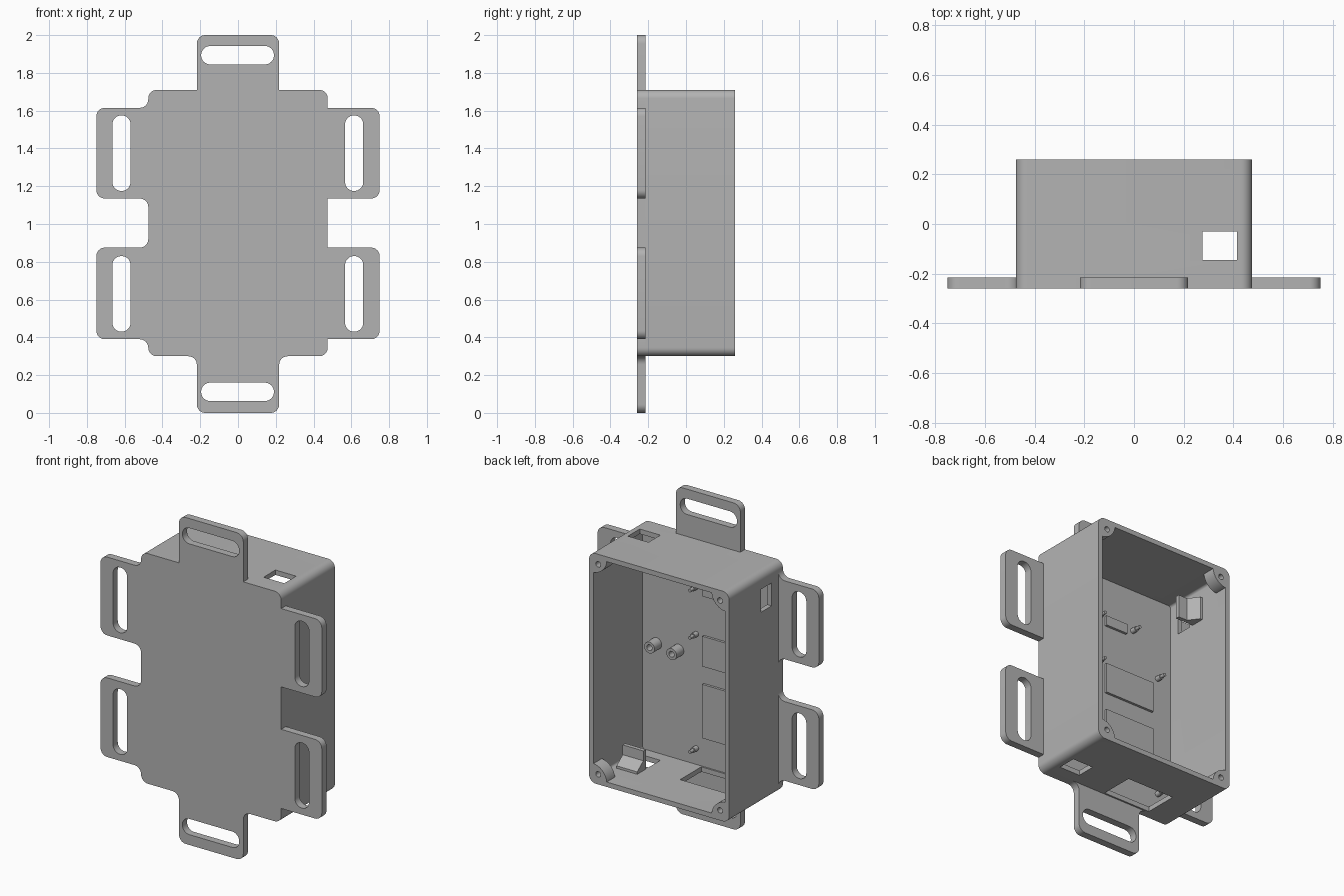
import bpy, bmesh, math
from mathutils import Vector

cube = bpy.data.objects.get("Cube")
if cube:
    bpy.data.objects.remove(cube, do_unlink=True)

grey = bpy.data.materials.new("plain grey")
grey.use_nodes = True
COLOUR = (0.45, 0.45, 0.45, 1)
grey.diffuse_color = COLOUR
grey.node_tree.nodes["Principled BSDF"].inputs["Base Color"].default_value = COLOUR

FRONT, FLOOR, BACK = -0.26, -0.215, 0.26
W, BOT, TOP, WALL = 0.475, 0.3, 1.71, 0.03
R = 0.045


def fillet(corners):
    """Round each right-angled corner (x, z, radius) of an outline."""
    out, n = [], len(corners)
    for i, (x, z, r) in enumerate(corners):
        p = Vector((x, z))
        if r == 0:
            out.append(p)
            continue
        da = (Vector(corners[i - 1][:2]) - p).normalized()
        db = (Vector(corners[(i + 1) % n][:2]) - p).normalized()
        c = p + r * (da + db)
        for k in range(9):
            t = math.pi / 2 * k / 8
            out.append(c - r * (math.cos(t) * db + math.sin(t) * da))
    return out


def rect(x0, x1, z0, z1, r=0):
    return fillet([(x0, z0, r), (x1, z0, r), (x1, z1, r), (x0, z1, r)])


def circle(x, z, r, n=24):
    return [Vector((x + r * math.cos(2 * math.pi * k / n),
                    z + r * math.sin(2 * math.pi * k / n))) for k in range(n)]


def prism(name, pts, lo, hi, place=lambda u, v, d: (u, d, v)):
    """Extrude a 2D outline from lo to hi; place maps it into space."""
    bm = bmesh.new()
    face = bm.faces.new([bm.verts.new(place(p[0], p[1], lo)) for p in pts])
    move = Vector(place(0, 0, hi)) - Vector(place(0, 0, lo))
    new = bmesh.ops.extrude_face_region(bm, geom=[face])["geom"]
    bmesh.ops.translate(bm, vec=move, verts=[g for g in new if isinstance(g, bmesh.types.BMVert)])
    bmesh.ops.remove_doubles(bm, verts=bm.verts[:], dist=1e-5)
    bmesh.ops.recalc_face_normals(bm, faces=bm.faces[:])
    mesh = bpy.data.meshes.new(name)
    bm.to_mesh(mesh)
    bm.free()
    mesh.materials.append(grey)
    obj = bpy.data.objects.new(name, mesh)
    bpy.context.collection.objects.link(obj)
    return obj


def cut(obj, *cutters):
    """Subtract the cutters, bake the result and delete them."""
    for c in cutters:
        m = obj.modifiers.new("cut", "BOOLEAN")
        m.operation, m.solver, m.object = "DIFFERENCE", "EXACT", c
    deps = bpy.context.evaluated_depsgraph_get()
    mesh = bpy.data.meshes.new_from_object(obj.evaluated_get(deps))
    obj.modifiers.clear()
    obj.data = mesh
    for c in cutters:
        bpy.data.objects.remove(c, do_unlink=True)
    return obj


# Mounting plate: box floor plus six strap tabs
TAB_X, TAB_W = 0.75, 0.218
tabs = [(0.39, 0.875), (1.135, 1.615)]
outline = [(-TAB_W, 0, R), (TAB_W, 0, R), (TAB_W, BOT, R), (W, BOT, R)]
for z0, z1 in tabs:
    outline += [(W, z0, 0), (TAB_X, z0, R), (TAB_X, z1, R), (W, z1, 0)]
outline += [(W, TOP, R), (TAB_W, TOP, 0), (TAB_W, 2, R),
            (-TAB_W, 2, R), (-TAB_W, TOP, 0), (-W, TOP, R)]
for z0, z1 in reversed(tabs):
    outline += [(-W, z1, R), (-TAB_X, z1, R), (-TAB_X, z0, R), (-W, z0, R)]
outline += [(-W, BOT, R), (-TAB_W, BOT, R)]
slots = [(-0.195, 0.19, 0.063, 0.16), (-0.195, 0.19, 1.845, 1.942)]
for z0, z1 in [(0.43, 0.83), (1.175, 1.575)]:
    slots += [(0.567, 0.663, z0, z1), (-0.665, -0.569, z0, z1)]
plate = prism("mounting_plate", fillet(outline), FRONT, FLOOR)
cut(plate, *[prism("slot_cutter", rect(*s, 0.047), -0.4, 0) for s in slots])


# Box walls with cable openings
def upright(u, v, d):
    return (u, v, d)


def sideways(u, v, d):
    return (d, u, v)


walls = prism("box_walls", rect(-W, W, BOT, TOP, R), FLOOR, BACK)
cut(walls,
    prism("cavity", rect(-W + WALL, W - WALL, BOT + WALL, TOP - WALL, 0.015), -0.4, 0.4),
    prism("port_cutter", rect(0.275, 0.415, -0.145, -0.03), 0.1, 1.9, upright),
    prism("socket_cutter", rect(-0.28, 0.04, -0.205, 0), 0.1, 0.5, upright),
    prism("window_cutter", rect(-0.15, -0.05, 1.475, 1.615), -0.6, -0.3, sideways))

# Corner screw posts at the open rim
for sx, nx in ((1, "left"), (-1, "right")):
    for sz, z, nz in ((1, TOP, "top"), (-1, BOT, "bottom")):
        cx, cz = sx * (W - 0.02), z - sz * 0.02
        arc = [Vector((cx, cz))]
        for k in range(13):
            t = math.pi / 2 * k / 12
            arc.append(Vector((cx - sx * 0.1 * math.cos(t), cz - sz * 0.1 * math.sin(t))))
        post = prism(f"screw_post_{nz}_{nx}", arc, BACK - 0.08, BACK)
        hole = circle(sx * (W - 0.062), z - sz * 0.062, 0.017, 16)
        cut(post, prism("screw_cutter", hole, 0, 0.4))

# Hollow standoffs on the floor
for i, x in enumerate((0.35, 0.2)):
    boss = prism(f"standoff_{i + 1}", circle(x, 1.0, 0.035), FLOOR, FLOOR + 0.07)
    cut(boss, prism("bore", circle(x, 1.0, 0.018, 16), FLOOR + 0.01, 0))

# Locating pins, stepped to a thin tip
pins = [(0.08, 1.13), (0.08, 0.43), (-0.35, 1.18), (-0.35, 0.44), (0.08, 1.42), (-0.17, 1.42)]
for i, (x, z) in enumerate(pins):
    prism(f"pin_{i + 1}", circle(x, z, 0.016, 16), FLOOR, FLOOR + 0.035)
    prism(f"pin_tip_{i + 1}", circle(x, z, 0.01, 16), FLOOR + 0.035, FLOOR + 0.065)

# Raised pads on the floor
for i, pad in enumerate([(-0.31, 0.03, 0.95, 1.135), (-0.31, 0.03, 0.51, 0.84),
                         (-0.12, 0.03, 1.38, 1.44)]):
    prism(f"floor_pad_{i + 1}", rect(*pad), FLOOR, FLOOR + 0.015)

# Wedge-footed brackets beside the port and the window
profile = [(-0.005, -0.01), (0.08, -0.01), (0.08, 0.015), (0.02, 0.06), (0.02, 0.12), (-0.005, 0.12)]
prism("port_bracket", profile, 0.275, 0.415, lambda u, v, d: (d, u, BOT + WALL + v))
prism("window_bracket", profile, 1.475, 1.615, lambda u, v, d: (-W + WALL + v, u - 0.02, d))

# Smooth the rounded edges only
for obj in bpy.context.collection.objects:
    if obj.type == "MESH" and grey.name in obj.data.materials:
        obj.select_set(True)
        bpy.context.view_layer.objects.active = obj
bpy.ops.object.shade_smooth_by_angle(angle=math.radians(30))
